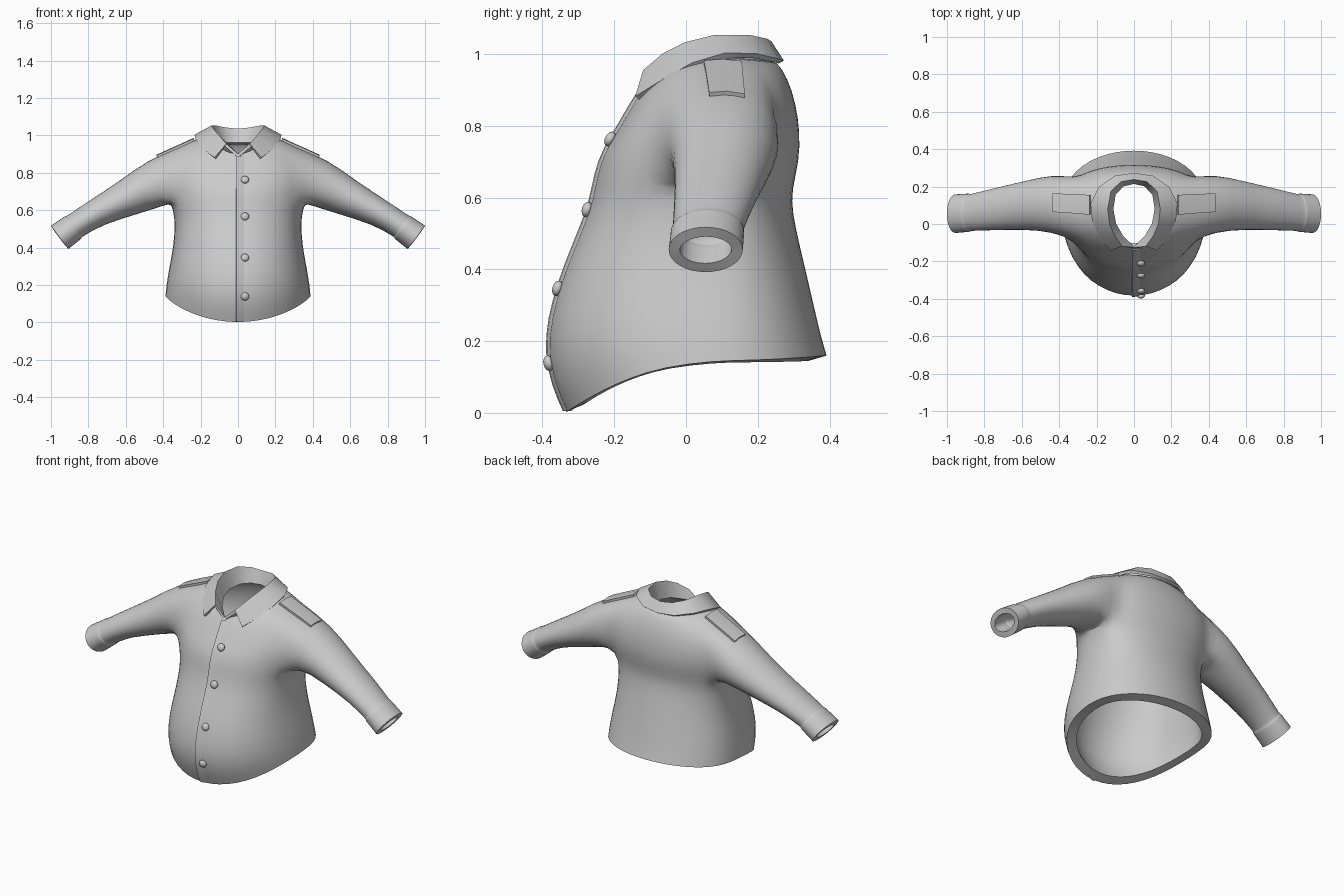
import bpy, bmesh
from math import sin, cos, pi
from mathutils import Vector
from mathutils.bvhtree import BVHTree

cube = bpy.data.objects.get("Cube")
if cube:
    bpy.data.objects.remove(cube)

cloth = bpy.data.materials.new("grey_cloth")
cloth.use_nodes = True
GREY = (0.6, 0.6, 0.6, 1)
cloth.diffuse_color = GREY
cloth.node_tree.nodes["Principled BSDF"].inputs["Base Color"].default_value = GREY


def finish(bm, name, thickness=0, offset=-1, subdiv=0, angle=40, group=""):
    """Turn a bmesh into a smooth-shaded object with optional subdivision and thickness."""
    bmesh.ops.recalc_face_normals(bm, faces=bm.faces)
    me = bpy.data.meshes.new(name)
    bm.to_mesh(me)
    bm.free()
    ob = bpy.data.objects.new(name, me)
    bpy.context.collection.objects.link(ob)
    me.materials.append(cloth)
    if group:
        ob.vertex_groups.new(name=group)
    if subdiv:
        ob.modifiers.new("Subdivision", 'SUBSURF').levels = subdiv
    if thickness:
        mod = ob.modifiers.new("Thickness", 'SOLIDIFY')
        mod.thickness, mod.offset = thickness, offset
        mod.vertex_group = group
    bpy.ops.object.select_all(action='DESELECT')
    ob.select_set(True)
    bpy.context.view_layer.objects.active = ob
    for mod in list(ob.modifiers):
        bpy.ops.object.modifier_apply(modifier=mod.name)
    bpy.ops.object.shade_smooth_by_angle(angle=angle * pi / 180)
    return ob


def grid_faces(bm, rows):
    """Skin a list of equally long vertex rows."""
    for a, b in zip(rows, rows[1:]):
        for i in range(len(a) - 1):
            bm.faces.new((a[i], a[i + 1], b[i + 1], b[i]))


# Torso rings: z front, z side, z back, half width, y front, y back, back squareness
N = 24
TORSO = [
    (0, .145, .16, .392, -.337, .395, .85), (.09, .2, .21, .387, -.378, .38, .85),
    (.2, .28, .28, .374, -.395, .363, .85), (.34, .38, .38, .354, -.363, .34, .85),
    (.46, .47, .47, .343, -.316, .318, .8), (.56, .565, .56, .342, -.273, .298, .75),
    (.63, .64, .62, .36, -.257, .296, .66), (.69, .71, .7, .362, -.245, .317, .56),
    (.74, .785, .78, .366, -.222, .319, .5), (.79, .865, .86, .35, -.19, .308, .5),
    (.84, .942, .93, .3, -.162, .286, .6), (.88, 1, .985, .205, -.136, .253, .8),
    (.9, .985, .975, .135, -.124, .228, .9),
]
# Sleeve rings: centre x, y, z, half height, half depth, tilt
SLEEVE = [
    (.43, .112, .752, .135, .158, .35), (.585, .1, .668, .102, .132, .48),
    (.765, .077, .583, .075, .113, .64), (.868, .062, .518, .071, .101, .64),
    (.878, .061, .511, .072, .101, .64), (.88, .06, .509, .076, .105, .64),
    (.892, .06, .5, .076, .105, .64), (.954, .055, .455, .08, .106, .64),
]
HOLE_LOW, HOLE_HIGH, COL_A, COL_B = 6, 10, 4, 8


def torso_point(ring, i):
    zf, zs, zb, w, yf, yb, square = ring
    t = 2 * pi * i / N
    c, yc = cos(t), 0.075
    if c > 0:
        y, end = (yf - yc) * c ** .82, zf
    else:
        y, end = (yb - yc) * (-c) ** square, zb
    return w * sin(t), yc + y, zs + (end - zs) * abs(c) ** 1.6


bm = bmesh.new()
weight = bm.verts.layers.deform.verify()
rings = [[bm.verts.new(torso_point(r, i)) for i in range(N)] for r in TORSO]
# Cloth is thickest at the hem and thins towards the neck
for r, ring in enumerate(rings):
    for v in ring:
        v[weight][0] = max(.45, 1 - .09 * r)
for r in range(len(rings) - 1):
    for i in range(N):
        column = min(i, N - 1 - i)
        if HOLE_LOW <= r < HOLE_HIGH and COL_A <= column < COL_B:
            continue
        j = (i + 1) % N
        bm.faces.new((rings[r][i], rings[r][j], rings[r + 1][j], rings[r + 1][i]))

# Sleeves grow out of the armholes on both sides
for side in (1, -1):
    def at(row, col):
        return rings[row][col * side % N]
    loop = [at(HOLE_LOW, c) for c in range(COL_A, COL_B)]
    loop += [at(r, COL_B) for r in range(HOLE_LOW, HOLE_HIGH)]
    loop += [at(HOLE_HIGH, c) for c in range(COL_B, COL_A, -1)]
    loop += [at(r, COL_A) for r in range(HOLE_HIGH, HOLE_LOW, -1)]
    rows = [loop + loop[:1]]
    for x, y, z, a, b, tilt in SLEEVE:
        ring = []
        for k in range(len(loop)):
            ang = -.75 * pi + 2 * pi * k / len(loop)
            up = a * sin(ang)
            v = bm.verts.new((side * (x + up * sin(tilt)), y + b * cos(ang), z + up * cos(tilt)))
            v[weight][0] = .58
            ring.append(v)
        rows.append(ring + ring[:1])
    grid_faces(bm, rows)
bmesh.ops.delete(bm, geom=[v for v in bm.verts if not v.link_faces], context='VERTS')
shirt = finish(bm, "shirt_body", thickness=.054, subdiv=1, group="cloth_thickness")

bpy.context.view_layer.update()
surface = BVHTree.FromObject(shirt, bpy.context.evaluated_depsgraph_get())


def front_hit(x, z):
    return surface.ray_cast(Vector((x, -2, z)), Vector((0, 1, 0)))


# Button placket: one raised edge, the other sinks into the cloth
bm = bmesh.new()
rows = []
for k in range(25):
    z = .008 + k * .0365
    row = []
    for x, lift in ((-.01, -.001), (.015, .001), (.045, .018)):
        hit = front_hit(x, z)[0]
        if hit and hit.y < 0:
            row.append(bm.verts.new((x, hit.y + lift, z)))
    if len(row) == 3:
        rows.append(row)
grid_faces(bm, rows)
bmesh.ops.delete(bm, geom=[v for v in bm.verts if not v.link_faces], context='VERTS')
finish(bm, "front_placket", thickness=.008, offset=1)

# Buttons
for n, z in enumerate((.76, .565, .345, .14)):
    hit, normal = front_hit(.037, z)[:2]
    bm = bmesh.new()
    bmesh.ops.create_uvsphere(bm, u_segments=12, v_segments=8, radius=.022)
    bmesh.ops.scale(bm, vec=(1, 1, .65), verts=bm.verts)
    button = finish(bm, f"button_{n + 1}", angle=60)
    button.rotation_euler = normal.to_track_quat('Z', 'Y').to_euler()
    button.location = hit + normal * .007

# Collar: stand base, fold line and outer edge, from the back to the front tip
BASE = [(0, .222, .96), (.06, .208, .96), (.105, .16, .96), (.118, .08, .955),
        (.103, 0, .94), (.065, -.065, .915), (.004, -.128, .895)]
FOLD = [(0, .238, 1.028), (.07, .226, 1.035), (.125, .175, 1.046), (.143, .08, 1.046),
        (.132, 0, 1.026), (.105, -.062, .995), (.066, -.118, .948)]
EDGE = [(0, .266, .978), (.1, .252, .982), (.185, .195, .995), (.228, .11, .997),
        (.22, .02, .97), (.185, -.06, .925), (.122, -.136, .878)]
bm = bmesh.new()
rows = []
for line in (BASE, FOLD, EDGE):
    path = [(-x, y, z) for x, y, z in line[:0:-1]] + line
    rows.append([bm.verts.new(p) for p in path])
grid_faces(bm, rows)
finish(bm, "collar", thickness=.016, offset=0, angle=50)

# Shoulder straps
for side, label in ((1, "left"), (-1, "right")):
    bm = bmesh.new()
    rows = []
    for x, y0, y1 in ((.235, .05, .155), (.29, .055, .157), (.36, .06, .16), (.432, .065, .163)):
        row = []
        for y in (y0, (y0 + y1) / 2, y1):
            hit = surface.ray_cast(Vector((side * x, y, 2)), Vector((0, 0, -1)))[0]
            row.append(bm.verts.new(hit + Vector((0, 0, .005))))
        rows.append(row)
    grid_faces(bm, rows)
    finish(bm, f"{label}_shoulder_strap", thickness=.016, offset=0)
